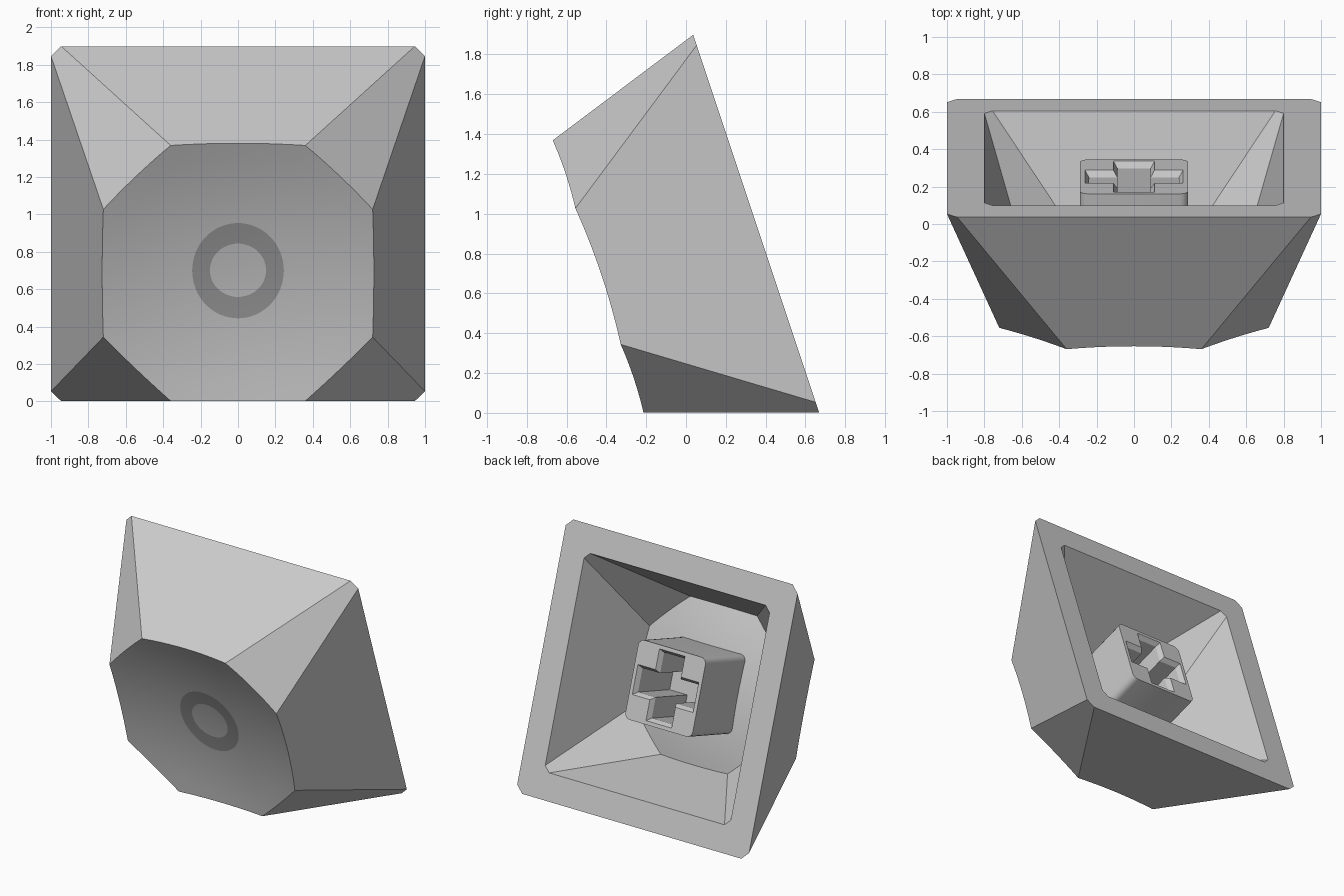
import bpy, bmesh, math
from mathutils import Matrix, Vector

if "Cube" in bpy.data.objects:
    bpy.data.objects.remove(bpy.data.objects["Cube"])

# Parts are modelled lying flat (rim at height 0, dish upward), then tilted into place
TILT = Matrix.Translation((0, 0.3525, 0.95)) @ Matrix.Rotation(math.radians(108.43), 4, 'X')


def material(name, value):
    m = bpy.data.materials.new(name)
    m.diffuse_color = (value, value, value, 1)
    m.use_nodes = True
    m.node_tree.nodes["Principled BSDF"].inputs["Base Color"].default_value = m.diffuse_color
    return m


BODY = material("light_grey", 0.6)
RING = material("ring_grey", 0.34)


def finish(bm, name, mats):
    bmesh.ops.recalc_face_normals(bm, faces=bm.faces)
    me = bpy.data.meshes.new(name)
    bm.to_mesh(me)
    bm.free()
    me.transform(TILT)
    for m in mats:
        me.materials.append(m)
    ob = bpy.data.objects.new(name, me)
    bpy.context.collection.objects.link(ob)
    bpy.ops.object.select_all(action='DESELECT')
    ob.select_set(True)
    bpy.context.view_layer.objects.active = ob
    bpy.ops.object.shade_smooth_by_angle(angle=math.radians(30))
    return ob


def loop(bm, pts):
    return [bm.verts.new(p) for p in pts]


def bridge(bm, a, b):
    n = len(a)
    return [bm.faces.new((a[i], a[(i + 1) % n], b[(i + 1) % n], b[i])) for i in range(n)]


def octagon(a, b):
    return [(b, -a), (b, a), (a, b), (-a, b), (-b, a), (-b, -a), (-a, -b), (a, -b)]


# ---- cap shell ----
R, TOP, CORNER, SEG = 3.34, 0.837, 0.805, 10
LOW = TOP - (R - math.sqrt(R * R - CORNER ** 2))


def dish(x, y):
    return LOW + R - math.sqrt(R * R - x * x - y * y)


def outline():
    """Dish border: each octagon edge follows the dish while staying on its side plane."""
    pts, base, top = [], octagon(0.945, 1.0), octagon(0.36, 0.72)
    for i in range(8):
        p, q = Vector(top[i]), Vector(top[(i + 1) % 8])
        nrm = Vector((q.y - p.y, p.x - q.x)).normalized()
        slope = (Vector(base[i]) - p).dot(nrm) / TOP
        for k in range(SEG):
            c = p.lerp(q, k / SEG)
            s = c.copy()
            if k:
                for _ in range(4):
                    s = c + nrm * slope * (TOP - dish(s.x, s.y))
            pts.append(s)
    return pts


BORDER = outline()
OFF = -0.015


def ellipse(rx, ry):
    out = []
    for p in BORDER:
        t = math.atan2(p.y, p.x)
        out.append(Vector((rx * math.cos(t), OFF + ry * math.sin(t))))
    return out


def skin(bm, scale, ring_index):
    """One side of the shell; returns its rim loop."""
    def put(pts):
        return loop(bm, [Vector((p.x, p.y, dish(p.x, p.y))) * scale for p in pts])
    rim = loop(bm, [(x * scale, y * scale, 0) for x, y in octagon(0.945, 1.0)])
    edge = put(BORDER)
    n = len(edge)
    # sloping sides and corner facets
    for i in range(8):
        arc = [edge[(i * SEG + k) % n] for k in range(SEG + 1)]
        bm.faces.new([rim[i], rim[(i + 1) % 8]] + arc[::-1])
    # concave dish
    outer = ellipse(0.245, 0.268)
    prev = edge
    for t in (0.8, 0.6, 0.4, 0.2):
        cur = put([o.lerp(b, t) for o, b in zip(outer, BORDER)])
        bridge(bm, prev, cur)
        prev = cur
    cur = put(outer)
    bridge(bm, prev, cur)
    inner = put(ellipse(0.15, 0.15))
    # painted ring
    for f in bridge(bm, cur, inner):
        f.material_index = ring_index
    small = put(ellipse(0.07, 0.07))
    bridge(bm, inner, small)
    mid = bm.verts.new(Vector((0, OFF, dish(0, OFF))) * scale)
    for i in range(n):
        bm.faces.new((small[i], small[(i + 1) % n], mid))
    return rim


bm = bmesh.new()
outer_rim = skin(bm, 1.0, 1)
inner_rim = skin(bm, 0.8, 0)
bridge(bm, outer_rim, inner_rim)
finish(bm, "cap_shell", [BODY, RING])


# ---- stem with cross socket ----
def rounded_square(h, r, z, steps=4):
    pts = []
    for q in range(4):
        cx, cy = [(1, 1), (-1, 1), (-1, -1), (1, -1)][q]
        for k in range(steps + 1):
            t = math.pi / 2 * (q + k / steps)
            pts.append((cx * (h - r) + r * math.cos(t), cy * (h - r) + r * math.sin(t), z))
    return pts


def cross(a, b, z):
    quarter = [(b, a), (a, a), (a, b)]
    pts = []
    for _ in range(4):
        pts += [(x, y, z) for x, y in quarter]
        quarter = [(-y, x) for x, y in quarter]
    return pts


FACE = 0.105
bm = bmesh.new()
near = loop(bm, rounded_square(0.29, 0.045, FACE))
far = loop(bm, rounded_square(0.29, 0.045, 0.65))
bridge(bm, near, far)
bm.faces.new(far)
mouth = loop(bm, cross(0.11, 0.262, FACE))
throat = loop(bm, cross(0.088, 0.24, FACE + 0.035))
floor = loop(bm, cross(0.088, 0.24, 0.55))
bridge(bm, mouth, throat)
bridge(bm, throat, floor)
bm.faces.new(floor)
# end face around the socket
rim_edges = [bm.edges.get((l[i], l[(i + 1) % len(l)])) for l in (near, mouth) for i in range(len(l))]
bmesh.ops.triangle_fill(bm, edges=rim_edges, use_beauty=True, normal=(0, 0, -1))
finish(bm, "stem", [BODY])
